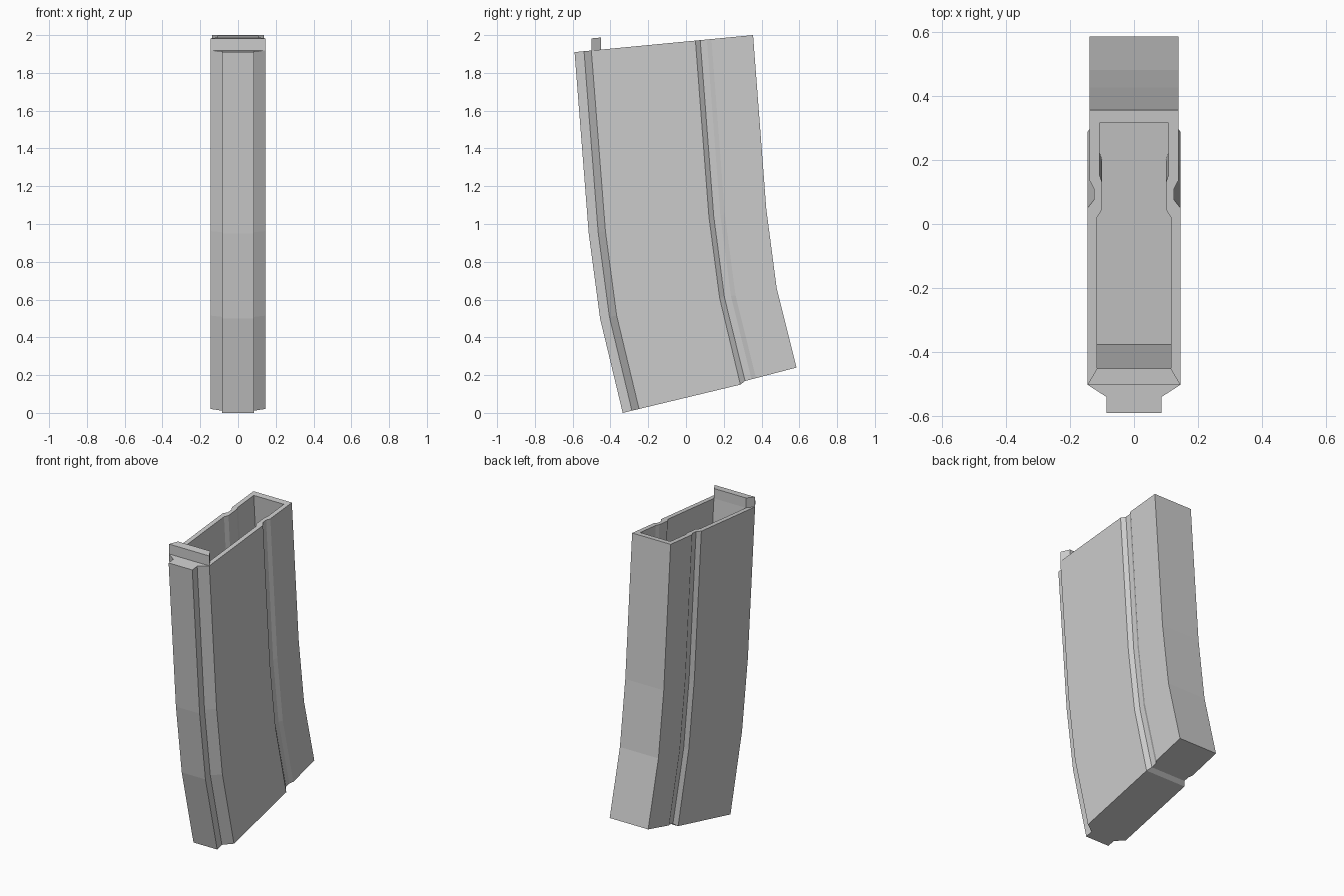
import bpy, bmesh
from mathutils import Vector

if "Cube" in bpy.data.objects:
    bpy.data.objects.remove(bpy.data.objects["Cube"])

# Stations down the curve: front (y, z) and back (y, z) of each cross-section
STATIONS = [((-0.59, 1.91), (0.355, 2.0)),
            ((-0.515, 0.95), (0.425, 1.08)),
            ((-0.455, 0.50), (0.48, 0.66)),
            ((-0.335, 0.0), (0.585, 0.24))]

# Half profiles: (fraction from front to back, half width)
OUTER = [(0, .085), (.053, .085), (.094, .145), (.677, .145),
         (.704, .125), (.741, .125), (.767, .138), (1, .138)]
INNER = [(.148, .115), (.646, .115), (.672, .10), (.762, .10),
         (.788, .108), (.958, .108)]

bm = bmesh.new()


def ring(profile, station, drop=0.0):
    """Right and left vertex rows of one cross-section."""
    f, b = (Vector((0, *p)) for p in station)
    rows = []
    for side in (1, -1):
        row = []
        for t, w in profile:
            p = f.lerp(b, t)
            low = drop * t / .677 if t <= .677 else 0
            row.append(bm.verts.new((side * w, p.y, p.z - low)))
        rows.append(row)
    return rows


def loop(rows):
    return rows[0] + rows[1][::-1]


def bridge(a, b):
    a, b = loop(a), loop(b)
    for i in range(len(a)):
        j = (i + 1) % len(a)
        bm.faces.new((a[i], a[j], b[j], b[i]))


def cap(rows):
    """Fill a section with strips running from side to side."""
    r, l = rows
    for i in range(len(r) - 1):
        bm.faces.new((r[i], r[i + 1], l[i + 1], l[i]))


# Outer shell, with a small step in the underside at the side groove
outer = [ring(OUTER, s, .013 if i == 3 else 0) for i, s in enumerate(STATIONS)]
for a, b in zip(outer, outer[1:]):
    bridge(a, b)
cap(outer[-1])

# Cavity, floored at the second station
inner = [ring(INNER, s) for s in STATIONS[:2]]
bridge(*inner)
cap(inner[1])

# Rim between shell and cavity
(oR, oL), (iR, iL) = outer[0], inner[0]
bm.faces.new(oR[:3] + oL[:3][::-1])
for o, n in ((oR, iR), (oL, iL)):
    for k in range(5):
        bm.faces.new((o[k + 2], o[k + 3], n[k + 1], n[k]))
bm.faces.new((oR[7], oL[7], iL[5], iR[5]))

# Raised lip on the front wall
base = [oR[2], oL[2], iL[0], iR[0]]
top = [bm.verts.new(v.co + Vector((0, 0, .064))) for v in base]
for i in range(4):
    j = (i + 1) % 4
    bm.faces.new((base[i], base[j], top[j], top[i]))
bm.faces.new(top)

bmesh.ops.recalc_face_normals(bm, faces=bm.faces)
mesh = bpy.data.meshes.new("magazine_body")
bm.to_mesh(mesh)
bm.free()
obj = bpy.data.objects.new("magazine_body", mesh)
bpy.context.collection.objects.link(obj)
